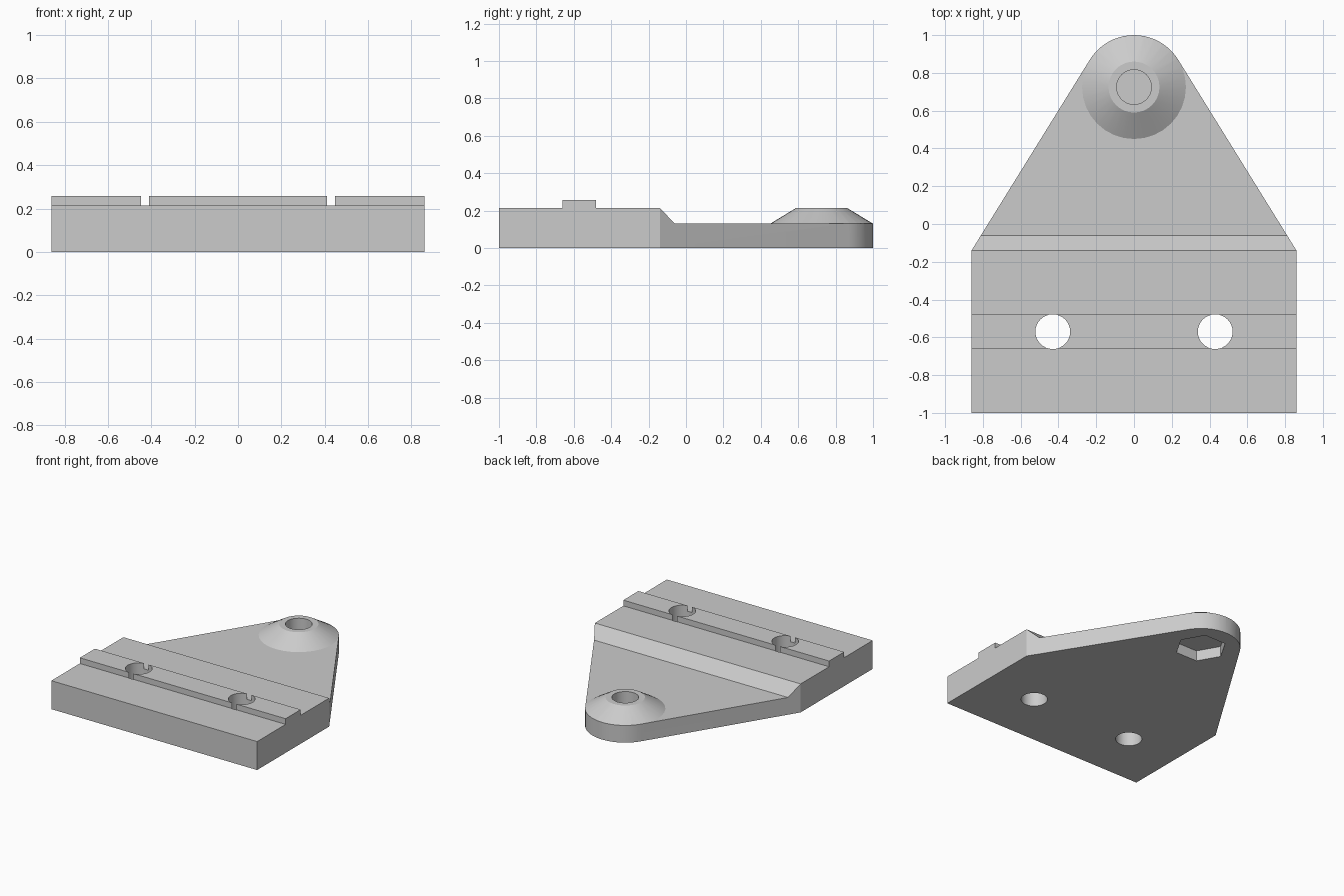
import bpy, bmesh, math
from mathutils import Vector, Matrix

cube = bpy.data.objects.get("Cube")
if cube:
    bpy.data.objects.remove(cube, do_unlink=True)

HALF_W, SHOULDER_Y = 0.86, -0.14
BOSS_Y, BOSS_R, SEGS = 0.725, 0.275, 32
TOP_Z, LOW_Z, RIDGE_Z = 0.215, 0.13, 0.258

grey = bpy.data.materials.new("plain grey")
grey.use_nodes = True
colour = (0.6, 0.6, 0.6, 1)
grey.diffuse_color = colour
grey.node_tree.nodes["Principled BSDF"].inputs["Base Color"].default_value = colour


def add_object(name, bm):
    bmesh.ops.recalc_face_normals(bm, faces=bm.faces)
    mesh = bpy.data.meshes.new(name)
    bm.to_mesh(mesh)
    bm.free()
    mesh.materials.append(grey)
    obj = bpy.data.objects.new(name, mesh)
    bpy.context.collection.objects.link(obj)
    return obj


def prism(name, points, direction):
    """Extrude a closed outline along a direction."""
    bm = bmesh.new()
    face = bm.faces.new([bm.verts.new(p) for p in points])
    new = bmesh.ops.extrude_face_region(bm, geom=[face], use_keep_orig=True)["geom"]
    bmesh.ops.translate(bm, vec=Vector(direction),
                        verts=[v for v in new if isinstance(v, bmesh.types.BMVert)])
    return add_object(name, bm)


def cone(name, x, y, z0, z1, r0, r1, segs=SEGS, turn=0):
    bm = bmesh.new()
    place = Matrix.Translation((x, y, (z0 + z1) / 2)) @ Matrix.Rotation(turn, 4, "Z")
    bmesh.ops.create_cone(bm, cap_ends=True, segments=segs, radius1=r0, radius2=r1,
                          depth=z1 - z0, matrix=place)
    return add_object(name, bm)


def combine(target, tool, operation):
    mod = target.modifiers.new(operation.lower(), "BOOLEAN")
    mod.operation, mod.solver, mod.object = operation, "EXACT", tool
    bpy.context.view_layer.objects.active = target
    bpy.ops.object.modifier_apply(modifier=mod.name)
    bpy.data.objects.remove(tool, do_unlink=True)


# Side profile: thick block with a raised ridge, then a ramp to the thin plate
profile = [(-1, 0), (1.2, 0), (1.2, LOW_Z), (-0.06, LOW_Z), (SHOULDER_Y, TOP_Z),
           (-0.48, TOP_Z), (-0.48, RIDGE_Z), (-0.66, RIDGE_Z), (-0.66, TOP_Z), (-1, TOP_Z)]
plate = prism("mounting_plate", [(-1, y, z) for y, z in profile], (2, 0, 0))

# Conical boss, flared below the plate top so it joins cleanly
slope = (BOSS_R - 0.135) / (TOP_Z - LOW_Z)
base_z = 0.05
boss = cone("boss", 0, BOSS_Y, base_z, TOP_Z, BOSS_R + slope * (LOW_Z - base_z), 0.135)
combine(plate, boss, "UNION")

# Plan outline: straight sides tapering tangentially into a round nose
dx, dy = HALF_W, SHOULDER_Y - BOSS_Y
start = math.atan2(dy, dx) + math.acos(BOSS_R / math.hypot(dx, dy))
steps = 20
outline = [(-HALF_W, -1, -0.1), (HALF_W, -1, -0.1), (HALF_W, SHOULDER_Y, -0.1)]
for i in range(steps + 1):
    a = start + (math.pi - 2 * start) * i / steps
    outline.append((BOSS_R * math.cos(a), BOSS_Y + BOSS_R * math.sin(a), -0.1))
outline.append((-HALF_W, SHOULDER_Y, -0.1))
combine(plate, prism("outline", outline, (0, 0, 0.6)), "INTERSECT")

# Two through holes in the ridge
for side in (-1, 1):
    combine(plate, cone("screw_hole", side * 0.43, -0.57, -0.1, 0.5, 0.092, 0.092), "DIFFERENCE")

# Boss bore from above and hexagonal nut pocket below, with a thin web between
combine(plate, cone("boss_bore", 0, BOSS_Y, 0.09, 0.5, 0.092, 0.092), "DIFFERENCE")
combine(plate, cone("nut_pocket", 0, BOSS_Y, -0.1, 0.08, 0.18, 0.18, 6, math.pi / 6), "DIFFERENCE")

# Smooth the round surfaces, keep the edges crisp
bpy.ops.object.select_all(action="DESELECT")
plate.select_set(True)
bpy.context.view_layer.objects.active = plate
bpy.ops.object.shade_smooth_by_angle(angle=math.radians(20))
